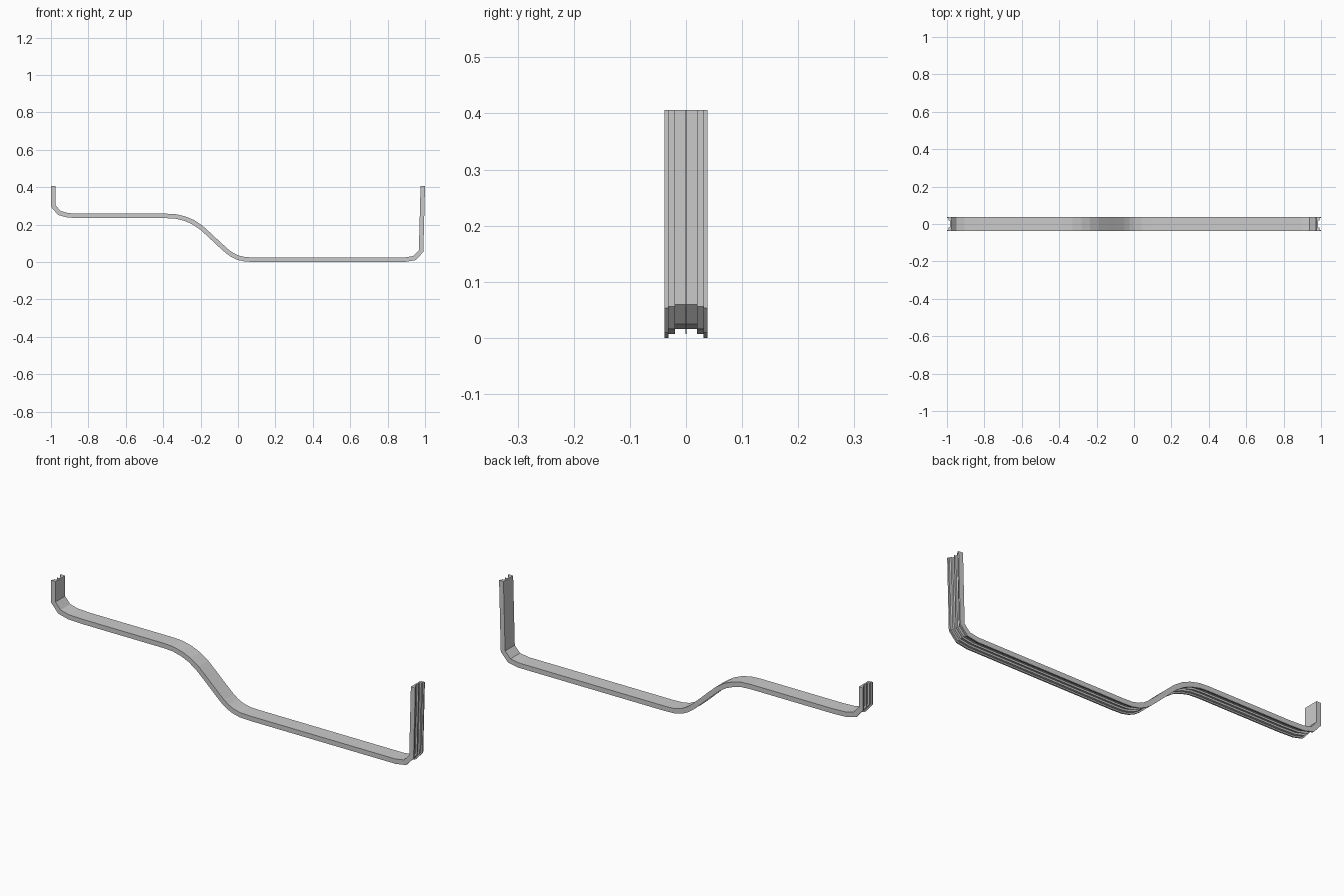
import bpy, bmesh
from mathutils import Vector

if "Cube" in bpy.data.objects:
    bpy.data.objects.remove(bpy.data.objects["Cube"])

# Inner (smooth) face of the strip in the xz plane, left end to right end
path = [Vector(p) for p in (
    (-.976, .406), (-.976, .304), (-.948, .272), (-.905, .261), (-.83, .258),
    (-.38, .258), (-.33, .255), (-.28, .243), (-.235, .224), (-.19, .194),
    (-.15, .158), (-.09, .102), (-.05, .066), (-.025, .048), (.005, .034), (.04, .026),
    (.09, .024), (.89, .024), (.938, .032), (.967, .063), (.976, .406))]

# Half of the ribbed cross-section: (y, depth below inner face)
half = [(.038, 0), (.038, .024), (.031, .024), (.031, .017),
        (.02, .017), (.02, .008), (.001, .008), (.001, .017)]
section = half + [(-y, d) for y, d in reversed(half)]


def normal(a, b):
    d = (b - a).normalized()
    return Vector((d.y, -d.x))


# Mitred outward direction at every path point
mitres = []
for i, p in enumerate(path):
    n0 = normal(path[max(i - 1, 0)], path[max(i, 1)])
    n1 = normal(path[min(i, len(path) - 2)], path[min(i + 1, len(path) - 1)])
    mitres.append((n0 + n1) / (1 + n0.dot(n1)))
mitres[-1] = Vector((1, 0))  # level cut on the right end

# Sweep the section along the path
bm = bmesh.new()
rings = []
for p, m in zip(path, mitres):
    rings.append([bm.verts.new((p.x + m.x * d, y, p.y + m.y * d)) for y, d in section])
n = len(section)
for r0, r1 in zip(rings, rings[1:]):
    for j in range(n):
        k = (j + 1) % n
        bm.faces.new((r0[j], r0[k], r1[k], r1[j]))
bm.faces.new(rings[0])
bm.faces.new(rings[-1][::-1])
bmesh.ops.recalc_face_normals(bm, faces=bm.faces)

mesh = bpy.data.meshes.new("trim_strip")
bm.to_mesh(mesh)
bm.free()
strip = bpy.data.objects.new("trim_strip", mesh)
bpy.context.collection.objects.link(strip)
